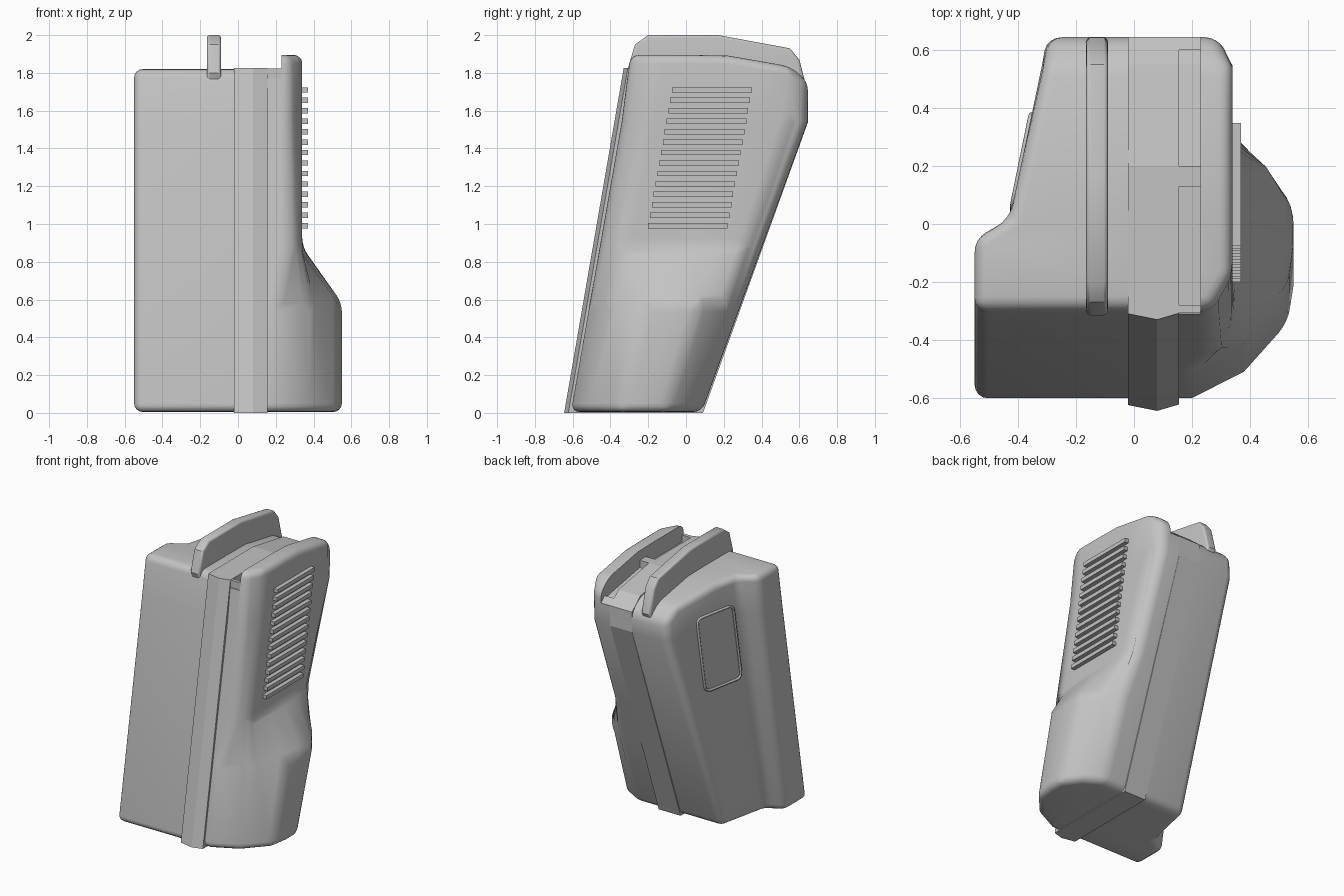
import bpy, bmesh, math

cube = bpy.data.objects.get("Cube")
if cube:
    bpy.data.objects.remove(cube, do_unlink=True)

grey = bpy.data.materials.new("light_grey")
grey.use_nodes = True
COLOUR = (0.55, 0.55, 0.55, 1)
grey.diffuse_color = COLOUR
grey.node_tree.nodes["Principled BSDF"].inputs["Base Color"].default_value = COLOUR


# Leaning front and back faces, and the sloping top
def front(z):
    return -0.61 + 0.175 * z


def back(z):
    return min(0.082 + 0.365 * z, 0.645)


def lerp(a, b, t):
    return a + (b - a) * max(0, min(1, t))


def top(y, height):
    if y < 0.55:
        return height - lerp(0, 0.06, (y - 0.2) / 0.35)
    return height - lerp(0.06, 0.14, (y - 0.55) / 0.095)


def activate(obj):
    bpy.ops.object.select_all(action="DESELECT")
    obj.select_set(True)
    bpy.context.view_layer.objects.active = obj


def finish(name, bm, smooth=True):
    bmesh.ops.recalc_face_normals(bm, faces=bm.faces)
    mesh = bpy.data.meshes.new(name)
    bm.to_mesh(mesh)
    bm.free()
    mesh.materials.append(grey)
    obj = bpy.data.objects.new(name, mesh)
    bpy.context.collection.objects.link(obj)
    if smooth:
        activate(obj)
        bpy.ops.object.shade_smooth_by_angle(angle=math.radians(35))
    return obj


def bevel(bm, width, limit, skip_x=None):
    bmesh.ops.recalc_face_normals(bm, faces=bm.faces)
    edges = [e for e in bm.edges
             if e.calc_face_angle(0) > math.radians(limit)
             and not all(skip_x is not None and abs(v.co.x - skip_x) < 1e-4 for v in e.verts)]
    bmesh.ops.bevel(bm, geom=edges, offset=width, segments=4, profile=0.5,
                    affect="EDGES", clamp_overlap=True)


# Half shell: rows run front to back as (fixed depth, share of the remaining depth)
def shell(name, rows, levels, inner, outer, height):
    bm = bmesh.new()
    rings = []
    for z in levels:
        near, far = [], []
        for i, (d, t) in enumerate(rows):
            y = front(z) + d + t * (back(z) - front(z) - d)
            zz = top(y, height) if z == levels[-1] else z
            near.append(bm.verts.new((inner, y, zz)))
            far.append(bm.verts.new((outer(i, t, z), y, zz)))
        rings.append((near, far))
    count = len(rows)
    for (n0, f0), (n1, f1) in zip(rings, rings[1:]):
        loop0, loop1 = n0 + f0[::-1], n1 + f1[::-1]
        for i in range(2 * count):
            j = (i + 1) % (2 * count)
            bm.faces.new((loop0[i], loop0[j], loop1[j], loop1[i]))
    for near, far in (rings[0], rings[-1]):
        for i in range(count - 1):
            bm.faces.new((near[i], near[i + 1], far[i + 1], far[i]))
    bevel(bm, 0.045, 28, inner)
    return finish(name, bm)


# Slab: side profiles (y, z) placed at several x positions and joined
def slab(name, columns, width=0):
    bm = bmesh.new()
    loops = [[bm.verts.new((x, y, z)) for y, z in prof] for x, prof in columns]
    n = len(loops[0])
    for a, b in zip(loops, loops[1:]):
        for i in range(n):
            j = (i + 1) % n
            bm.faces.new((a[i], a[j], b[j], b[i]))
    bm.faces.new(loops[0])
    bm.faces.new(loops[-1][::-1])
    if width:
        bevel(bm, width, 50)
    return finish(name, bm, width > 0)


def block(name, x0, x1, prof):
    return slab(name, [(x0, prof), (x1, prof)])


# Left shell with the stepped side
LEFT_X = (-0.55, -0.55, -0.43)


def left_outer(i, t, z):
    return LEFT_X[i] if i < 3 else -0.43 + (0.08 + 0.06 * z / 1.8) * t


shell("left_shell", [(0, 0), (0.25, 0), (0.32, 0), (0.32, 0.3), (0.32, 0.85), (0.32, 1)],
      (0.005, 1.54, 1.8), 0.1, left_outer, 1.82)

# Right shell with the bulging foot
FOOT_X = (0.2, 0.38, 0.53, 0.55, 0.55, 0.45, 0.33)
UPPER_X = (0.27, 0.34, 0.34, 0.34, 0.34, 0.34, 0.29)


def right_outer(i, t, z):
    return lerp(FOOT_X[i], UPPER_X[i], (z - 0.58) / 0.3)


right = shell("right_shell", [(0, t) for t in (0, 0.13, 0.37, 0.55, 0.72, 0.9, 1)],
              (0.005, 0.58, 0.88, 1.54, 1.8), 0.1, right_outer, 1.895)

# Channel cut beside the right rail
STEPS = (-0.8, 0.2, 0.55, 0.8)
cutter = block("channel_cutter", 0.0, 0.23,
               [(y, top(y, 1.77)) for y in STEPS] + [(0.8, 2.2), (-0.8, 2.2)])
cutter.hide_render = True
cut = right.modifiers.new("channel", "BOOLEAN")
cut.object = cutter
cut.operation = "DIFFERENCE"
cut.solver = "EXACT"
activate(right)
bpy.ops.object.modifier_apply(modifier="channel")
bpy.data.objects.remove(cutter, do_unlink=True)


# Centre seam with a ridged front
def seam_profile(inset):
    return ([(-0.645 + inset, 0), (-0.33 + inset, 1.825)]
            + [(y, top(y, 1.825)) for y in (0.2, 0.55, 0.646)]
            + [(0.646, 1.54), (0.09, 0)])


slab("centre_seam", [(-0.02, seam_profile(0.02)), (0.08, seam_profile(0)),
                     (0.155, seam_profile(0.022))])

# Bridges across the channel
for part, y0, y1 in (("front_bridge", -0.305, -0.28), ("middle_bridge", 0.13, 0.2),
                     ("rear_bridge", 0.6, 0.644)):
    block(part, 0.15, 0.24, [(y0, 1.6), (y0, top(y0, 1.823)), (y1, top(y1, 1.823)), (y1, 1.6)])

# Top fin
fin = [(-0.28, 1.7), (-0.315, 1.8), (-0.27, 1.95), (-0.2, 2.0), (0.17, 2.0),
       (0.55, 1.93), (0.6, 1.87), (0.644, 1.7), (0.6, 1.6)]
slab("top_fin", [(-0.165, fin), (-0.09, fin)], 0.015)

# Vent bars
for i in range(14):
    z = 0.977 + i * 0.0553
    y0, y1 = -0.2 + 0.175 * i * 0.0553, 0.22 + 0.18 * i * 0.0553
    block(f"vent_bar_{i + 1}", 0.32, 0.37, [(y0, z), (y0, z + 0.028), (y1, z + 0.028), (y1, z)])

# Raised rounded frame on the left side
curve = bpy.data.curves.new("side_frame", "CURVE")
curve.dimensions = "3D"
curve.bevel_depth = 0.009
curve.bevel_resolution = 1
outline = []
for cx, cz, start in ((0.35, 1.58, 0), (0.11, 1.58, 90), (0.11, 1.1, 180), (0.35, 1.1, 270)):
    for step in (0, 30, 60, 90):
        a = math.radians(start + step)
        outline.append((cx + 0.04 * math.cos(a), cz + 0.04 * math.sin(a)))
spline = curve.splines.new("POLY")
spline.points.add(len(outline) - 1)
spline.use_cyclic_u = True
for point, (d, z) in zip(spline.points, outline):
    share = d / (back(z) - front(z) - 0.32)
    point.co = (left_outer(3, share, z) - 0.004, front(z) + 0.32 + d, z, 1)
curve.materials.append(grey)
bpy.context.collection.objects.link(bpy.data.objects.new("side_frame", curve))
